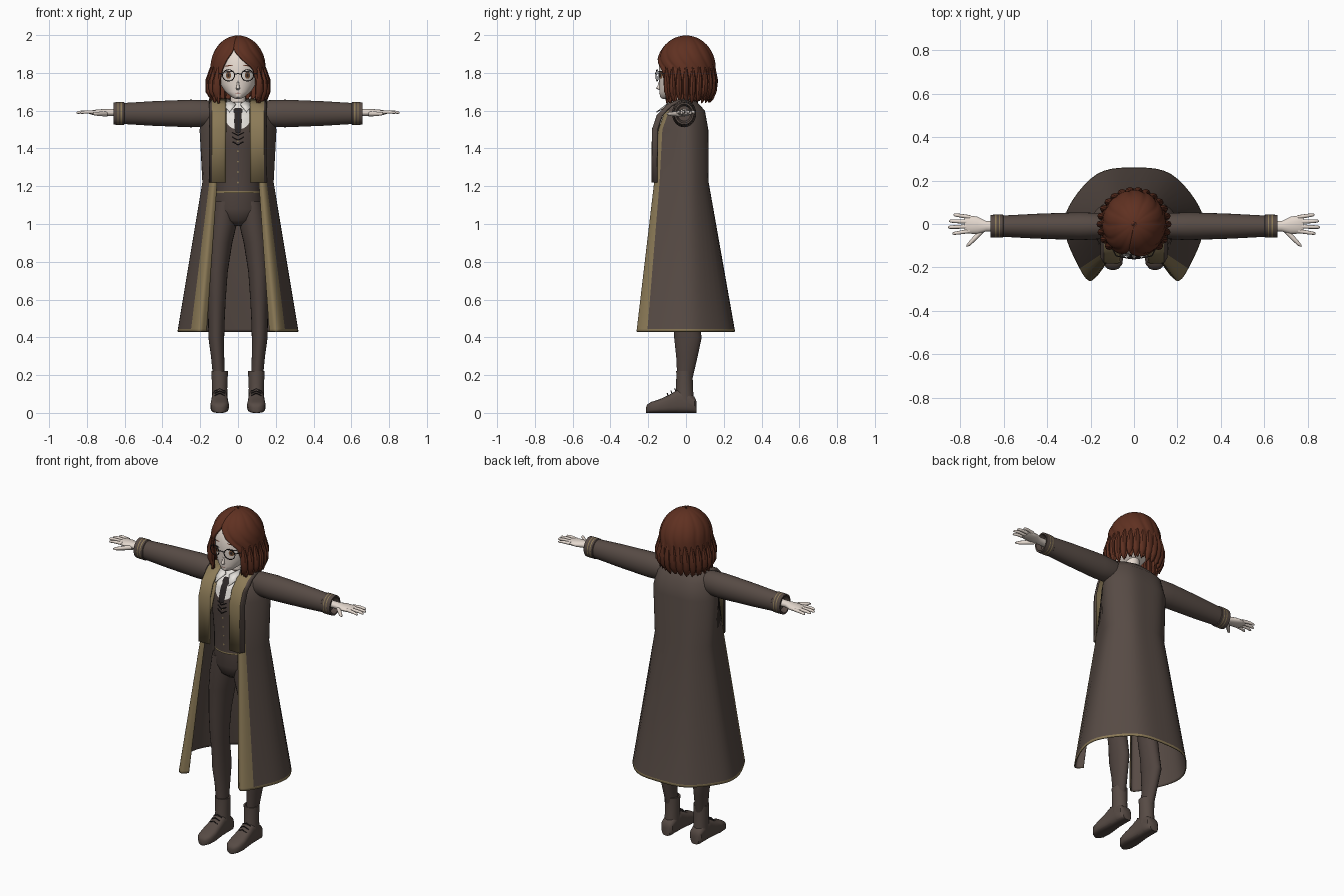
import bpy, bmesh, math, random
from math import sin, cos, pi, sqrt, asin, radians
from mathutils import Vector
from mathutils.bvhtree import BVHTree

random.seed(4)
if "Cube" in bpy.data.objects:
    bpy.data.objects.remove(bpy.data.objects["Cube"])


def material(name, r, g, b):
    m = bpy.data.materials.new(name)
    m.use_nodes = True
    m.diffuse_color = (r, g, b, 1)
    bsdf = next(n for n in m.node_tree.nodes if n.type == 'BSDF_PRINCIPLED')
    bsdf.inputs["Base Color"].default_value = (r, g, b, 1)
    bsdf.inputs["Roughness"].default_value = .9
    return m


coat_brown = material("coat brown", .095, .07, .059)
cloth_brown = material("trouser brown", .08, .058, .05)
trim_gold = material("trim gold", .26, .195, .095)
hair_red = material("hair red brown", .115, .03, .015)
skin = material("pale skin", .78, .69, .62)
white = material("shirt white", .8, .77, .73)
dark = material("dark metal", .025, .02, .02)
iris_brown = material("iris brown", .2, .09, .04)
lip = material("lip pink", .5, .3, .26)
parts = []


def finish(name, bm, mats):
    bmesh.ops.recalc_face_normals(bm, faces=bm.faces)
    mesh = bpy.data.meshes.new(name)
    bm.to_mesh(mesh)
    bm.free()
    ob = bpy.data.objects.new(name, mesh)
    bpy.context.collection.objects.link(ob)
    for m in mats:
        mesh.materials.append(m)
    parts.append(ob)
    return ob


def surface(name, rows, mats, closed=True, caps=True, rule=None):
    """Skin rows of points; rule(row, column, centre) picks the material."""
    bm = bmesh.new()
    grid = [[bm.verts.new(p) for p in row] for row in rows]
    n = len(rows[0])
    for i in range(len(rows) - 1):
        for j in range(n if closed else n - 1):
            k = (j + 1) % n
            f = bm.faces.new((grid[i][j], grid[i][k], grid[i + 1][k], grid[i + 1][j]))
            if rule:
                f.material_index = int(rule(i, j, f.calc_center_median()))
    if closed and caps:
        bm.faces.new(grid[0])
        bm.faces.new(grid[-1])
    return finish(name, bm, mats)


def loft(name, rings, mats, axis='z', sides=24, power=1, rule=None):
    """Rings of (x, y, z, half width, half depth) set across an axis."""
    def ring(x, y, z, u, v):
        row = []
        for k in range(sides):
            c, s = cos(2 * pi * k / sides), sin(2 * pi * k / sides)
            a = math.copysign(abs(c) ** power, c) * u
            b = math.copysign(abs(s) ** power, s) * v
            row.append({'x': (x, y + a, z + b), 'y': (x + a, y, z + b), 'z': (x + a, y + b, z)}[axis])
        return row
    return surface(name, [ring(*r) for r in rings], mats, rule=rule)


def tube(name, pts, radius, mat, cyclic=False):
    cu = bpy.data.curves.new(name, 'CURVE')
    cu.dimensions = '3D'
    cu.bevel_depth, cu.bevel_resolution = radius, 1
    sp = cu.splines.new('POLY')
    sp.points.add(len(pts) - 1)
    for p, co in zip(sp.points, pts):
        p.co = (*co, 1)
    sp.use_cyclic_u = cyclic
    cu.materials.append(mat)
    ob = bpy.data.objects.new(name, cu)
    bpy.context.collection.objects.link(ob)
    bpy.ops.object.select_all(action='DESELECT')
    ob.select_set(True)
    bpy.context.view_layer.objects.active = ob
    bpy.ops.object.convert(target='MESH')
    parts.append(bpy.context.object)


def decal(name, target, x, z, rx, rz, mat, lift=.003, power=1, tilt=0):
    """Thin rounded patch laid on the front of a part."""
    me = target.data
    tree = BVHTree.FromPolygons([v.co for v in me.vertices], [p.vertices for p in me.polygons])
    rows = []
    for f in (1, .75, .5, .25, .02):
        row = []
        for k in range(24):
            c, s = cos(pi * k / 12), sin(pi * k / 12)
            px = x + f * rx * math.copysign(abs(c) ** power, c)
            pz = z + f * rz * math.copysign(abs(s) ** power, s) + tilt * (px - x)
            hit = tree.ray_cast(Vector((px, -1, pz)), Vector((0, 1, 0)))[0]
            row.append((px, (hit.y if hit else -.1) - lift, pz))
        rows.append(row)
    bm_ob = surface(name, rows, [mat], caps=False)
    return bm_ob


def spline(pts, steps):
    """Smooth path through the points."""
    p = [Vector(q) for q in pts]
    p = [p[0] * 2 - p[1]] + p + [p[-1] * 2 - p[-2]]
    out = []
    for i in range(1, len(p) - 2):
        a, b, c, d = p[i - 1:i + 3]
        for s in range(steps):
            t = s / steps
            out.append((b * 2 + (c - a) * t + (a * 2 - b * 5 + c * 4 - d) * t * t
                        + (b * 3 - a - c * 3 + d) * t ** 3) / 2)
    return out + [p[-2]]


def lerp_table(table, z):
    """Interpolate rows keyed by a falling first value."""
    for a, b in zip(table, table[1:]):
        if z >= b[0]:
            t = min(1, (a[0] - z) / (a[0] - b[0]))
            return [u + (v - u) * t for u, v in zip(a[1:], b[1:])]
    return table[-1][1:]


# Long open coat: half outlines from the front edge round to the back
outlines = {
    .43: [(.165, -.235), (.205, -.262), (.25, -.205), (.315, -.05), (.3, .08), (.17, .23), (0, .26)],
    1.22: [(.11, -.16), (.13, -.168), (.152, -.14), (.187, -.02), (.175, .05), (.1, .11), (0, .12)],
    1.5: [(.06, -.145), (.09, -.145), (.13, -.125), (.2, -.02), (.185, .05), (.11, .108), (0, .118)],
    1.6: [(.06, -.11), (.08, -.11), (.12, -.09), (.175, -.03), (.17, .03), (.1, .09), (0, .1)],
    1.65: [(.06, -.05), (.08, -.05), (.11, -.045), (.15, -.02), (.14, .01), (.08, .045), (0, .055)],
    1.665: [(.045, -.04), (.05, -.035), (.055, -.03), (.06, -.01), (.055, .01), (.03, .035), (0, .04)],
}
STEPS = 5
rows = []
for z, half in outlines.items():
    full = half + [(-x, y) for x, y in half[-2::-1]]
    rows.append([(p.x, p.y, z) for p in spline([(x, y, z) for x, y in full], STEPS)])
rows.insert(1, [Vector(a).lerp(Vector(b), .018) for a, b in zip(rows[0], rows[1])])
last = len(rows[0]) - 1
coat = surface("long_coat", rows, [coat_brown, trim_gold], closed=False,
               rule=lambda i, j, c: i == 0 or (i < 4 and min(j, last - 1 - j) < 2 * STEPS))
mod = coat.modifiers.new("cloth thickness", 'SOLIDIFY')
mod.thickness, mod.offset, mod.material_offset = .006, -1, -1

# Waistcoat with gold hem, pelvis and neck
vest = loft("waistcoat", [(0, -.02, 1.165, .122, .115), (0, -.02, 1.175, .122, .115), (0, -.02, 1.25, .122, .115),
                          (0, -.03, 1.4, .13, .115), (0, -.035, 1.5, .135, .117), (0, -.03, 1.57, .125, .1),
                          (0, -.02, 1.62, .085, .06), (0, -.015, 1.645, .05, .04)],
            [cloth_brown, trim_gold], sides=40, rule=lambda i, j, c: i == 0)
loft("pelvis", [(0, -.015, .99, .03, .05), (0, -.015, 1.02, .1, .09), (0, -.02, 1.08, .14, .105),
                (0, -.02, 1.2, .115, .105)], [cloth_brown])
loft("neck", [(0, -.01, 1.58, .05, .045), (0, -.015, 1.65, .04, .04), (0, -.015, 1.72, .04, .04)], [skin])
decal("shirt_front", vest, 0, 1.572, .07, .072, white, .004)
decal("neck_tie", vest, 0, 1.545, .02, .065, dark, .008, .6)
decal("tie_knot", vest, 0, 1.6, .025, .014, dark, .01, .6)
for k in range(5):
    decal("waistcoat_button", vest, 0, 1.22 + k * .055, .005, .005, trim_gold)
for k in range(3):
    z = 1.42 + k * .025
    tube("waistcoat_lace", [(-.03, -.153, z + .015), (0, -.16, z), (.03, -.153, z + .015)], .003, dark)

# Sides of the body, built for left and right
for s, side in ((1, "left"), (-1, "right")):
    # Hanging gold front panel over the shoulder
    path = [(-.03, 1.66), (-.1, 1.628), (-.15, 1.575), (-.176, 1.5), (-.178, 1.22)]
    strip = surface(side + "_front_panel", [[(s * x, y + dy, z) for x, dy in
                    ((.065, .004), (.075, 0), (.136, 0), (.15, .025))] for y, z in path],
                    [trim_gold, coat_brown], closed=False, rule=lambda i, j, c: j == 2)
    mod = strip.modifiers.new("cloth thickness", 'SOLIDIFY')
    mod.thickness, mod.offset = .01, 0
    # Pointed shirt collar
    flap = surface(side + "_shirt_collar", [[(s * .01, -.1, 1.632), (s * .055, -.05, 1.66)],
                   [(s * .045, -.155, 1.59), (s * .07, -.1, 1.62)]], [white], closed=False)
    flap.modifiers.new("cloth thickness", 'SOLIDIFY').thickness = .005

    # Sleeve with two gold cuff bands
    profile = [(.11, .055, .05), (.16, .07, .06), (.25, .073, .064), (.45, .065, .057), (.6, .056, .049),
               (.603, .06, .053), (.615, .06, .053), (.621, .06, .053), (.632, .06, .053), (.638, .06, .053),
               (.66, .059, .052), (.66, .05, .043), (.63, .04, .035)]
    loft(side + "_sleeve", [(s * x, -.01, 1.585, d, h) for x, h, d in profile], [coat_brown, trim_gold],
         'x', 28, rule=lambda i, j, c: i in (6, 8))

    # Hand, four fingers and a thumb
    loft(side + "_palm", [(s * x, y, 1.59, w, h) for x, y, w, h in
         ((.62, -.01, .024, .02), (.68, -.01, .024, .019), (.72, -.006, .04, .018), (.765, -.002, .042, .014),
          (.78, 0, .036, .009))], [skin], 'x', 16)
    for k, tip in enumerate((.835, .855, .85, .83)):
        y = -.032 + k * .021
        loft(side + "_finger", [(s * x, y * f, z, r, r) for x, f, r, z in
             ((.755, 1, .01, 1.592), (tip - .03, 1.25, .0085, 1.593), (tip - .006, 1.35, .007, 1.59),
              (tip, 1.36, .003, 1.588))], [skin], 'x', 10)
    loft(side + "_thumb", [(s * x, y, 1.583, r, r * .8) for x, y, r in
         ((.69, -.02, .018), (.725, -.058, .016), (.755, -.088, .012), (.77, -.1, .005))], [skin], 'x', 10)

    # Trouser leg
    loft(side + "_trouser_leg", [(s * x, y, z, u, v) for z, x, y, u, v in
         ((1.12, .07, -.015, .065, .095), (1, .082, -.01, .076, .1), (.9, .098, -.01, .068, .09),
          (.75, .11, -.015, .056, .076), (.6, .113, -.015, .048, .065), (.5, .114, 0, .044, .066),
          (.4, .115, .01, .042, .073), (.3, .108, .005, .035, .057), (.18, .1, -.006, .031, .04))], [cloth_brown])
    # Ankle boot
    loft(side + "_boot_shaft", [(s * .097, -.008, z, u, v) for z, u, v in
         ((.06, .042, .05), (.13, .04, .045), (.2, .043, .043), (.222, .044, .044), (.222, .034, .036),
          (.2, .03, .03))], [coat_brown])
    loft(side + "_boot_foot", [(s * .097, y, h / 2, w, h / 2) for y, w, h in
         ((.056, .026, .06), (.045, .038, .085), (0, .041, .12), (-.045, .042, .122), (-.09, .045, .095),
          (-.14, .049, .072), (-.185, .043, .058), (-.205, .027, .045), (-.211, .01, .03))],
         [coat_brown, cloth_brown], 'y', 24, .65, rule=lambda i, j, c: c.z < .008)
    for k in range(3):
        y, z = -.055 - k * .02, .128 - k * .012
        tube(side + "_boot_lace", [(s * .07, y, z - .012), (s * .097, y - .004, z), (s * .124, y, z - .012)],
             .003, dark)

# Head and nose
head = loft("head", [(0, -.112, 1.662, .012, .012), (0, -.1, 1.672, .034, .037), (0, -.068, 1.7, .068, .073),
                     (0, -.042, 1.74, .094, .099), (0, -.025, 1.79, .108, .119), (0, -.012, 1.86, .114, .13),
                     (0, 0, 1.92, .098, .112), (0, 0, 1.96, .06, .07)], [skin], sides=36)
loft("nose", [(0, -.135, 1.708, .006, .006), (0, -.145, 1.717, .01, .014), (0, -.139, 1.735, .007, .01),
              (0, -.135, 1.765, .004, .006)], [skin], sides=12)
decal("mouth", head, 0, 1.692, .015, .003, lip, .002)

# Eyes, brows and round glasses
for s, side in ((1, "left"), (-1, "right")):
    x = s * .05
    decal(side + "_eye_white", head, x, 1.787, .025, .018, white, .002)
    decal(side + "_iris", head, x, 1.787, .014, .018, iris_brown, .004)
    decal(side + "_pupil", head, x, 1.787, .006, .009, dark, .006)
    decal(side + "_lash", head, x, 1.806, .027, .004, dark, .005, tilt=-s * .1)
    decal(side + "_brow", head, x, 1.838, .026, .003, hair_red, .003, tilt=-s * .15)
    tube(side + "_lens_rim", [(x + .032 * cos(pi * k / 12), -.153 + .006 * s * cos(pi * k / 12),
                               1.787 + .03 * sin(pi * k / 12)) for k in range(24)], .0025, dark, True)
    tube(side + "_glasses_temple", [(s * .082, -.147, 1.795), (s * .112, -.09, 1.797), (s * .118, 0, 1.8)],
         .0025, dark)
tube("glasses_bridge", [(-.018, -.157, 1.793), (0, -.162, 1.797), (.018, -.157, 1.793)], .0025, dark)

# Hair shell, parted off centre and open around the face
opening = [(1.925, -.03, -.03), (1.87, -.066, .025), (1.82, -.088, .085), (1.75, -.1, .1), (1.62, -.102, .1)]


def hair_size(z):
    if z > 1.83:
        f = sqrt(max(0, 1 - ((z - 1.83) / .168) ** 2))
        return .146 * f, .157 * f
    t = (1.83 - z) / .17
    return .146 + .008 * sin(t * pi * .8), .157 - .014 * t * t


COLS = 96
rows = []
for i in range(25):
    t = i / 24
    z = 1.998 - .17 * (1 - cos(min(1, t * 2) * pi / 2)) if t < .5 else 1.828 - (t - .5) * 2 * .165
    rx, ry = hair_size(z)
    xl, xr = lerp_table(opening, min(z, opening[0][0]))
    a0, a1 = asin(xr / .15), asin(xl / .15) + 2 * pi
    row = []
    for j in range(COLS + 1):
        a = a0 + (a1 - a0) * j / COLS
        g = 1 - .028 * abs(sin(j * pi / 8)) ** 6
        drop = max(0, t - .8) * .1 * sin(j * 1.3) - max(0, t - .7) * .04 * cos(a)
        row.append((rx * g * sin(a), -ry * g * cos(a), z + drop))
    rows.append(row)
shell = surface("hair_shell", rows, [hair_red], closed=False)
mod = shell.modifiers.new("hair thickness", 'SOLIDIFY')
mod.thickness, mod.offset = .012, -1

# Loose locks round the ends of the hair
for k in range(20):
    a = radians(48 + k * 264 / 19)
    end = random.uniform(1.635, 1.66)
    rings = []
    for z, f, w in ((1.83, .96, .008), (1.76, .99, .022), (1.7, .98, .022), (end + .02, .95, .013), (end, .9, .002)):
        rx, ry = hair_size(z)
        rings.append((rx * f * sin(a), -ry * f * cos(a), z, w, w * .8))
    loft("hair_lock", rings, [hair_red], sides=8)

# Smooth shading with crisp edges
bpy.ops.object.select_all(action='DESELECT')
for ob in parts:
    ob.select_set(True)
bpy.context.view_layer.objects.active = parts[0]
bpy.ops.object.shade_smooth_by_angle(angle=radians(42))
